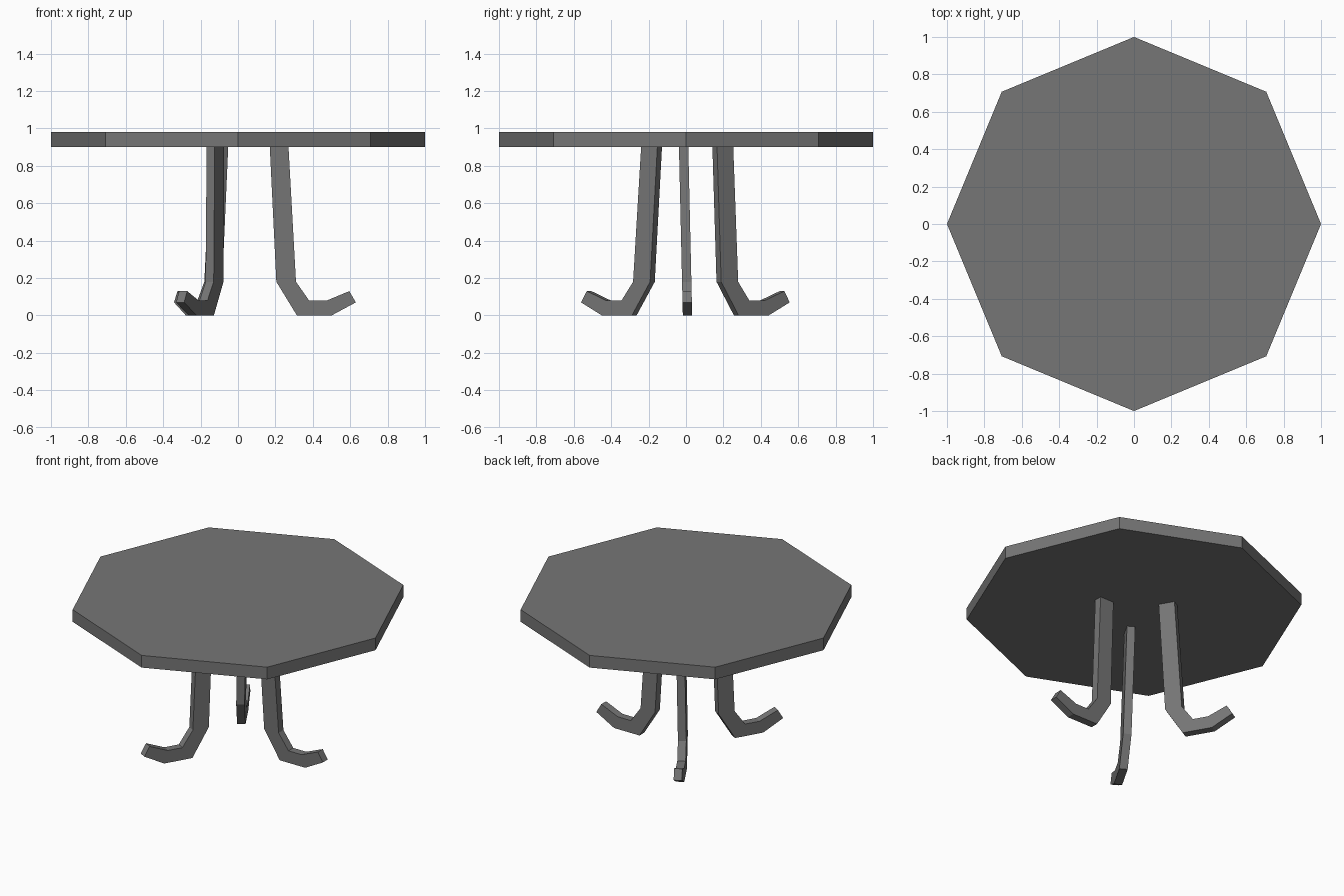
import bpy, bmesh, math
from mathutils import Matrix

if "Cube" in bpy.data.objects:
    bpy.data.objects.remove(bpy.data.objects["Cube"])

# Dark grey finish
dark = bpy.data.materials.new("dark_grey")
dark.diffuse_color = (0.18, 0.18, 0.18, 1)
dark.use_nodes = True
dark.node_tree.nodes["Principled BSDF"].inputs["Base Color"].default_value = dark.diffuse_color

# Octagonal table top
bpy.ops.mesh.primitive_cylinder_add(vertices=8, radius=1, depth=0.08, location=(0, 0, 0.94))
top = bpy.context.object
top.name = "table_top"
top.data.materials.append(dark)
# keep a corner on each axis
corner = top.data.vertices[0].co
top.data.transform(Matrix.Rotation(-math.atan2(corner.y, corner.x), 4, 'Z'))

# Leg side outline as (distance from centre, height)
PROFILE = [(0.17, 0.90), (0.205, 0.18), (0.315, 0.0), (0.50, 0.0), (0.63, 0.07),
           (0.595, 0.13), (0.475, 0.08), (0.38, 0.08), (0.31, 0.18), (0.27, 0.90)]
THICKNESS = 0.05


def lean(z):
    # slight sideways lean of each leg
    return 0.008 - 0.023 * z


def make_leg(name, angle):
    bm = bmesh.new()
    verts = [bm.verts.new((r, lean(z) - THICKNESS / 2, z)) for r, z in PROFILE]
    face = bm.faces.new(verts)
    ext = bmesh.ops.extrude_face_region(bm, geom=[face])
    moved = [v for v in ext["geom"] if isinstance(v, bmesh.types.BMVert)]
    bmesh.ops.translate(bm, verts=moved, vec=(0, THICKNESS, 0))
    bmesh.ops.recalc_face_normals(bm, faces=bm.faces)
    mesh = bpy.data.meshes.new(name)
    bm.to_mesh(mesh)
    bm.free()
    mesh.transform(Matrix.Rotation(angle, 4, 'Z'))
    mesh.materials.append(dark)
    leg = bpy.data.objects.new(name, mesh)
    bpy.context.collection.objects.link(leg)


# Three curled legs around the centre
for i, name in enumerate(("right_leg", "back_leg", "front_leg")):
    make_leg(name, math.radians(120 * i))
